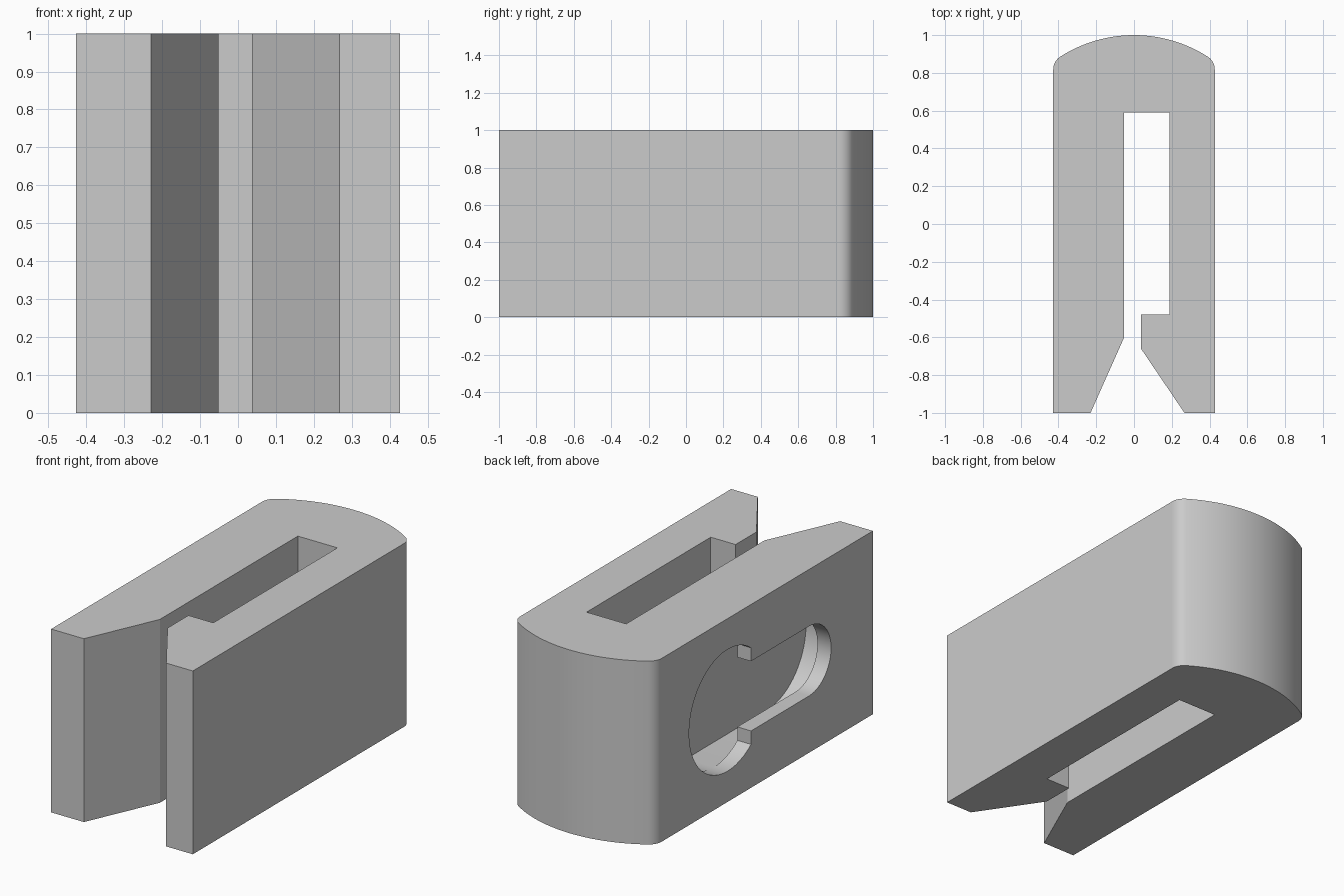
import bpy, bmesh, math
from mathutils import Vector

cube = bpy.data.objects.get("Cube")
if cube:
    bpy.data.objects.remove(cube, do_unlink=True)

grey = bpy.data.materials.new("light grey")
grey.use_nodes = True
colour = (0.6, 0.6, 0.6, 1)
grey.diffuse_color = colour
grey.node_tree.nodes["Principled BSDF"].inputs["Base Color"].default_value = colour


def arc(cx, cy, r, start, end, steps):
    """Points along a circular arc, angles in radians."""
    angles = [start + (end - start) * i / steps for i in range(steps + 1)]
    return [(cx + r * math.cos(a), cy + r * math.sin(a)) for a in angles]


def prism(name, points, offset):
    """Extrude a closed outline of 3D points along an offset."""
    bm = bmesh.new()
    face = bm.faces.new([bm.verts.new(p) for p in points])
    top = bmesh.ops.extrude_face_region(bm, geom=[face])["geom"]
    bmesh.ops.translate(bm, vec=Vector(offset),
                        verts=[v for v in top if isinstance(v, bmesh.types.BMVert)])
    bmesh.ops.recalc_face_normals(bm, faces=bm.faces[:])
    mesh = bpy.data.meshes.new(name)
    bm.to_mesh(mesh)
    bm.free()
    mesh.materials.append(grey)
    obj = bpy.data.objects.new(name, mesh)
    bpy.context.collection.objects.link(obj)
    return obj


# Body outline: bowed back with rounded corners
half, back_r, corner_r = 0.4275, 0.725, 0.08
cx = half - corner_r
dy = math.sqrt((back_r - corner_r) ** 2 - cx ** 2)
cy = 1 - back_r + dy
turn = math.atan2(dy, cx)
corner = arc(cx, cy, corner_r, 0, turn, 10)
bow = arc(0, 1 - back_r, back_r, turn, math.pi - turn, 28)
back = corner + bow[1:-1] + [(-x, y) for x, y in reversed(corner)]

# Stepped slot with a flared mouth at the front
slot = [(-half, -1), (-0.23, -1), (-0.052, -0.6), (-0.052, 0.59), (0.187, 0.59),
        (0.187, -0.48), (0.037, -0.48), (0.037, -0.66), (0.267, -1), (half, -1)]
body = prism("slotted_body", [(x, y, 0) for x, y in back + slot], (0, 0, 1))

# Keyhole opening through the outer skin of one side
mid, head_y, head_r, tip_y, neck_r, step_y = 0.5, 0.252, 0.332, -0.45, 0.19, 0.05
cut = math.acos((step_y - head_y) / head_r)
keyhole = arc(head_y, mid, head_r, -cut, cut, 40)
keyhole += arc(tip_y, mid, neck_r, math.pi / 2, 1.5 * math.pi, 24)
keyhole.insert(41, (step_y, mid + neck_r))
keyhole.append((step_y, mid - neck_r))
opening = prism("keyhole_cutter", [(-0.5, y, z) for y, z in keyhole], (0.16, 0, 0))

# Wider round-ended pocket behind the keyhole
wide = head_r + 0.002
pocket = arc(head_y, mid, wide, -math.pi / 2, math.pi / 2, 30)
pocket += arc(tip_y, mid, wide, math.pi / 2, 1.5 * math.pi, 30)
cavity = prism("pocket_cutter", [(-0.345, y, z) for y, z in pocket], (0.17, 0, 0))

for cutter in (cavity, opening):
    cutter.hide_render = True
    mod = body.modifiers.new(cutter.name, "BOOLEAN")
    mod.operation = "DIFFERENCE"
    mod.solver = "EXACT"
    mod.object = cutter

# Bake the cuts and discard the cutters
bpy.context.view_layer.update()
graph = bpy.context.evaluated_depsgraph_get()
baked = bpy.data.meshes.new_from_object(body.evaluated_get(graph))
body.modifiers.clear()
body.data = baked
for cutter in (cavity, opening):
    bpy.data.objects.remove(cutter, do_unlink=True)

# Smooth curved walls, flat broad faces
for obj in bpy.context.selected_objects:
    obj.select_set(False)
body.select_set(True)
bpy.context.view_layer.objects.active = body
bpy.ops.object.shade_smooth_by_angle(angle=math.radians(30))
for face in body.data.polygons:
    if face.area > 0.15:
        face.use_smooth = False
